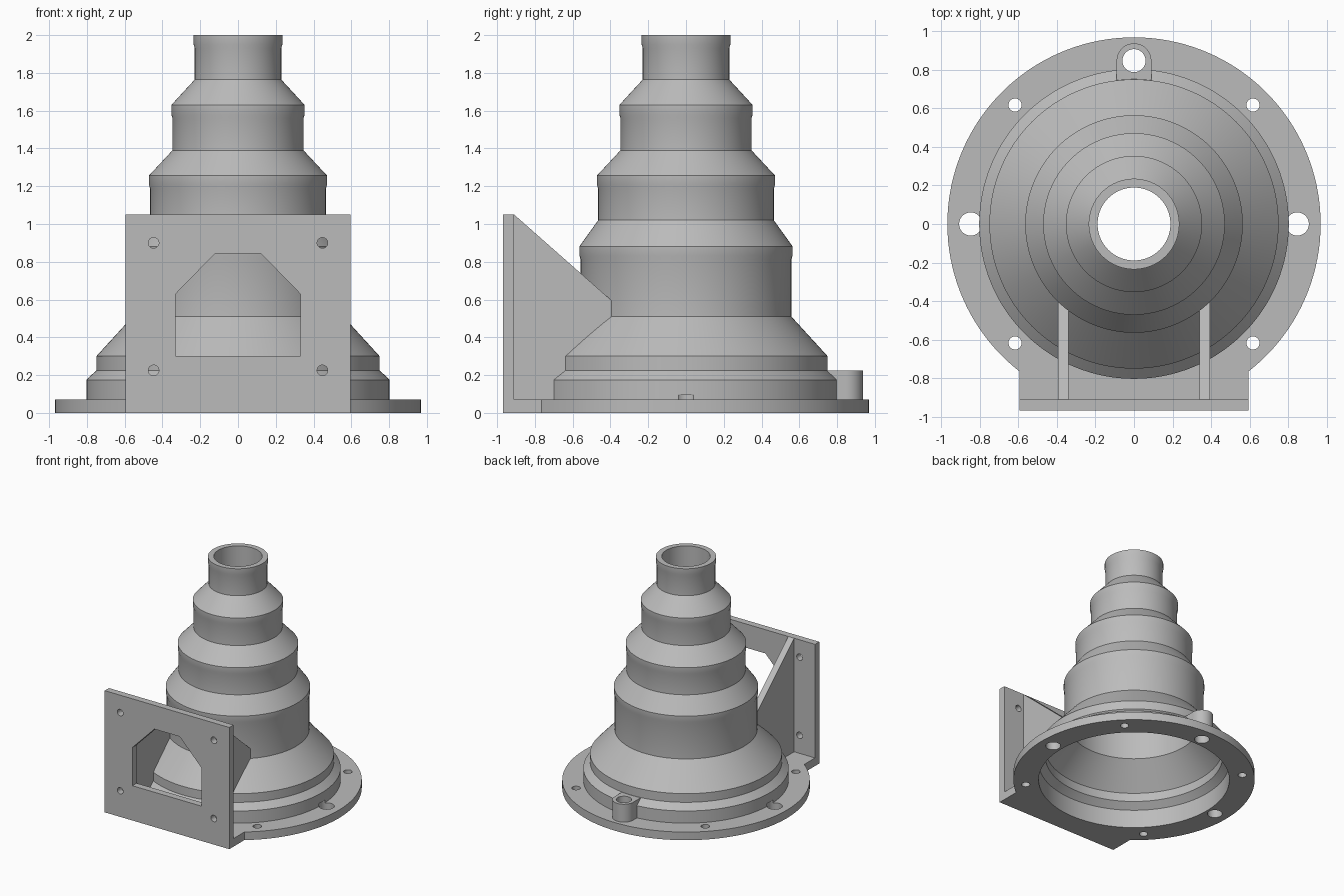
import bpy, bmesh
from math import sin, cos, tau, radians

if "Cube" in bpy.data.objects:
    bpy.data.objects.remove(bpy.data.objects["Cube"])

SEG = 128
WALL = 0.04
BASE = 0.07

# Single plain grey material
grey = bpy.data.materials.new("plain grey")
grey.use_nodes = True
tone = (0.5, 0.5, 0.5, 1)
grey.diffuse_color = tone
grey.node_tree.nodes["Principled BSDF"].inputs["Base Color"].default_value = tone


def finish(name, bm):
    bmesh.ops.recalc_face_normals(bm, faces=bm.faces[:])
    mesh = bpy.data.meshes.new(name)
    bm.to_mesh(mesh)
    bm.free()
    mesh.materials.append(grey)
    obj = bpy.data.objects.new(name, mesh)
    bpy.context.collection.objects.link(obj)
    return obj


def revolve(name, profile, closed):
    """Turn an (r, z) profile about z; open profiles get end caps."""
    bm = bmesh.new()
    rings = [[bm.verts.new((r * cos(tau * i / SEG), r * sin(tau * i / SEG), z))
              for i in range(SEG)] for r, z in profile]
    pairs = list(zip(rings, rings[1:]))
    if closed:
        pairs.append((rings[-1], rings[0]))
    else:
        bm.faces.new(rings[0])
        bm.faces.new(rings[-1])
    for a, b in pairs:
        for i in range(SEG):
            j = (i + 1) % SEG
            bm.faces.new((a[i], a[j], b[j], b[i]))
    return finish(name, bm)


def prism(name, outline, axis, lo, hi):
    """Extrude a 2D outline along an axis."""
    place = {"x": lambda a, b, t: (t, a, b),
             "y": lambda a, b, t: (a, t, b),
             "z": lambda a, b, t: (a, b, t)}[axis]
    bm = bmesh.new()
    low, high = [[bm.verts.new(place(a, b, t)) for a, b in outline] for t in (lo, hi)]
    bm.faces.new(low)
    bm.faces.new(high)
    for i in range(len(low)):
        j = (i + 1) % len(low)
        bm.faces.new((low[i], low[j], high[j], high[i]))
    return finish(name, bm)


def arc(cx, cy, r, start, end, n):
    angles = [radians(start + (end - start) * i / n) for i in range(n + 1)]
    return [(cx + r * cos(a), cy + r * sin(a)) for a in angles]


def drill(cx, cy, r, axis, lo, hi):
    return prism("drill", arc(cx, cy, r, 0, 360, 32)[:-1], axis, lo, hi)


def cut(obj, cutters):
    """Subtract the cutters, bake the result and remove them."""
    for c in cutters:
        m = obj.modifiers.new("cut", "BOOLEAN")
        m.operation, m.solver, m.object = "DIFFERENCE", "EXACT", c
    bpy.context.view_layer.update()
    graph = bpy.context.evaluated_depsgraph_get()
    mesh = bpy.data.meshes.new_from_object(obj.evaluated_get(graph))
    obj.modifiers.clear()
    obj.data = mesh
    for c in cutters:
        bpy.data.objects.remove(c)


# Stepped body: outer profile with a slight lip at the top of each step
outer = [(0.803, BASE), (0.803, 0.175), (0.75, 0.225), (0.75, 0.30)]
inner = [(0.765, BASE), (0.765, 0.16), (0.71, 0.21), (0.71, 0.285)]
steps = [(0.558, 0.51, 0.882), (0.465, 1.02, 1.257),
         (0.347, 1.39, 1.63), (0.229, 1.765, 2.0)]
for r, z0, z1 in steps:
    outer += [(r, z0), (r, z1 - 0.07), (r + 0.006, z1 - 0.05), (r + 0.006, z1)]
    top = z1 if z1 == 2.0 else z1 - 0.015
    inner += [(r - WALL, z0 - 0.015), (r - WALL, top)]
body = revolve("stepped_body", outer + inner[::-1], True)

MOUNT = 0.847
cut(body, [drill(MOUNT, 0, 0.06, "z", -0.1, 0.095),
           drill(-MOUNT, 0, 0.06, "z", -0.1, 0.095),
           drill(0, MOUNT, 0.06, "z", -0.1, 0.3)])


def core():
    """Solid reaching the middle of the body wall."""
    profile = [(r - WALL / 2, z) for r, z in outer]
    return revolve("core", [(profile[0][0], -0.1)] + profile, False)


# Round flange with a squared front and bolt holes
HALF, BACK, FRONT = 0.595, -0.91, -0.968
outline = [(HALF, BACK)] + arc(0, 0, 0.968, -52.1, 232.1, 110) + [(-HALF, BACK)]
flange = prism("base_flange", outline, "z", 0, BASE)
bolts = [drill(x, y, 0.034, "z", -0.1, 0.2) for x in (-0.617, 0.617) for y in (-0.617, 0.617)]
mounts = [drill(x, y, 0.06, "z", -0.1, 0.2) for x, y in ((MOUNT, 0), (-MOUNT, 0), (0, MOUNT))]
opening = revolve("opening", [(0.765, -0.1), (0.765, 0.2)], False)
cut(flange, bolts + mounts + [opening])

# Upright front plate with a window and four screw holes
plate = prism("front_plate", [(-HALF, 0), (HALF, 0), (HALF, 1.05), (-HALF, 1.05)],
              "y", FRONT, BACK)
window = prism("window", [(-0.33, 0.30), (0.33, 0.30), (0.33, 0.63), (0.12, 0.845),
                          (-0.12, 0.845), (-0.33, 0.63)], "y", -1.1, -0.8)
screws = [drill(x, z, 0.028, "y", -1.1, -0.8) for x in (-0.447, 0.447) for z in (0.225, 0.9)]
cut(plate, [window] + screws)

# Side ribs joining the plate to the body
ribs = []
for side, sign in (("left", 1), ("right", -1)):
    rib = prism(side + "_rib", [(BACK, BASE), (BACK, 1.05), (-0.40, 0.60),
                                (-0.30, 0.512), (-0.30, BASE)],
                "x", sign * 0.34, sign * 0.395)
    cut(rib, [core()])
    ribs.append(rib)

# Rear boss with a through hole
boss = prism("rear_boss", [(0.09, 0.68)] + arc(0, MOUNT, 0.09, 0, 180, 24) + [(-0.09, 0.68)],
             "z", BASE, 0.224)
cut(boss, [core(), drill(0, MOUNT, 0.06, "z", -0.1, 0.3)])

# Smooth curved walls, keep edges sharp
bpy.ops.object.select_all(action="DESELECT")
for obj in [body, flange, plate, boss] + ribs:
    obj.select_set(True)
bpy.context.view_layer.objects.active = body
bpy.ops.object.shade_smooth_by_angle(angle=radians(25))
